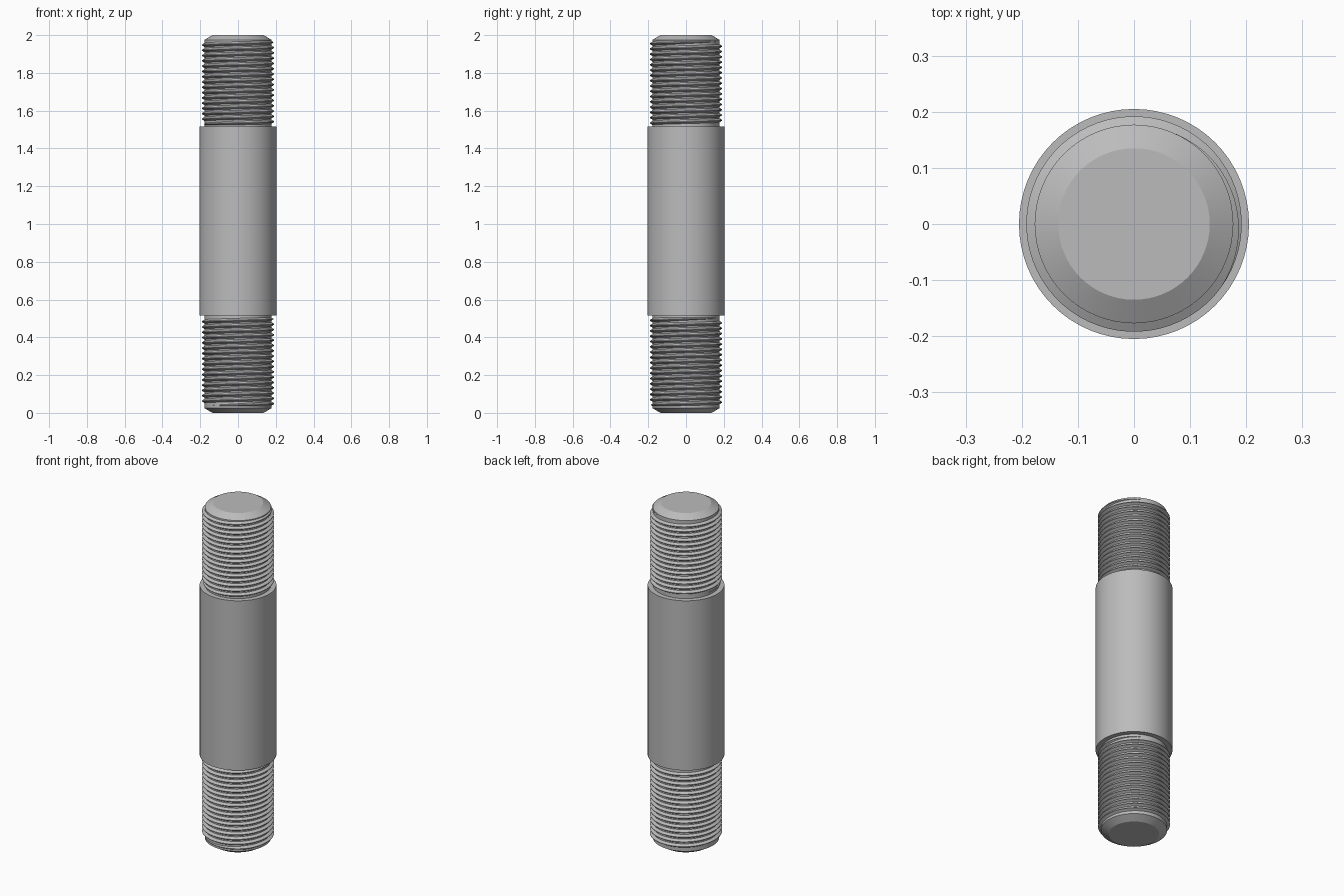
import bpy
import bmesh
from math import cos, sin, pi, radians

cube = bpy.data.objects.get("Cube")
if cube:
    bpy.data.objects.remove(cube, do_unlink=True)

SHANK_R, CREST_R, ROOT_R, TIP_R = 0.205, 0.192, 0.177, 0.135
PITCH = 0.028
STEPS = 64  # segments around

steel = bpy.data.materials.new("plain steel grey")
steel.use_nodes = True
GREY = (0.5, 0.5, 0.5, 1)
steel.diffuse_color = GREY
steel.node_tree.nodes["Principled BSDF"].inputs["Base Color"].default_value = GREY


def finish(name, bm):
    bmesh.ops.recalc_face_normals(bm, faces=bm.faces)
    mesh = bpy.data.meshes.new(name)
    bm.to_mesh(mesh)
    bm.free()
    mesh.materials.append(steel)
    obj = bpy.data.objects.new(name, mesh)
    bpy.context.collection.objects.link(obj)
    bpy.ops.object.select_all(action='DESELECT')
    obj.select_set(True)
    bpy.context.view_layer.objects.active = obj
    bpy.ops.object.shade_smooth_by_angle(angle=radians(25))
    return obj


def lathe(name, profile):
    """Solid of revolution from (radius, height) points, capped at both ends."""
    bm = bmesh.new()
    rings = [[bm.verts.new((r * cos(2 * pi * i / STEPS), r * sin(2 * pi * i / STEPS), z))
              for i in range(STEPS)] for r, z in profile]
    for low, high in zip(rings, rings[1:]):
        for i in range(STEPS):
            j = (i + 1) % STEPS
            bm.faces.new((low[i], low[j], high[j], high[i]))
    bm.faces.new(rings[0])
    bm.faces.new(rings[-1])
    return finish(name, bm)


def thread(name, z_start, z_end, end_angle):
    """Right-handed helical ridge that fades into the core at both ends."""
    bm = bmesh.new()
    count = round((z_end - z_start) / PITCH * STEPS)
    fade = STEPS * 0.28
    sections = []
    for i in range(count + 1):
        a = end_angle + (i - count) * 2 * pi / STEPS
        z = z_start + i * PITCH / STEPS
        grow = max(0.02, min(1, i / fade, (count - i) / fade))
        crest = ROOT_R + (CREST_R - ROOT_R) * grow
        half = PITCH * (0.06 + 0.32 * grow)
        section = [(ROOT_R - 0.003, -half), (ROOT_R, -half), (crest, -PITCH / 16),
                   (crest, PITCH / 16), (ROOT_R, half), (ROOT_R - 0.003, half)]
        sections.append([bm.verts.new((r * cos(a), r * sin(a), z + dz)) for r, dz in section])
    for s, t in zip(sections, sections[1:]):
        for k in range(len(s)):
            m = (k + 1) % len(s)
            bm.faces.new((s[k], s[m], t[m], t[k]))
    bm.faces.new(sections[0])
    bm.faces.new(sections[-1])
    return finish(name, bm)


# Stud body: chamfered ends, threaded cores and the thicker plain shank
lathe("stud_body", [(TIP_R, 0), (ROOT_R, 0.025), (ROOT_R, 0.515), (SHANK_R, 0.515),
                    (SHANK_R, 1.515), (ROOT_R, 1.515), (ROOT_R, 1.975), (TIP_R, 2)])

# Threads on both ends
thread("lower_thread", 0.038, 0.502, radians(65))
thread("upper_thread", 1.527, 1.967, radians(65))
